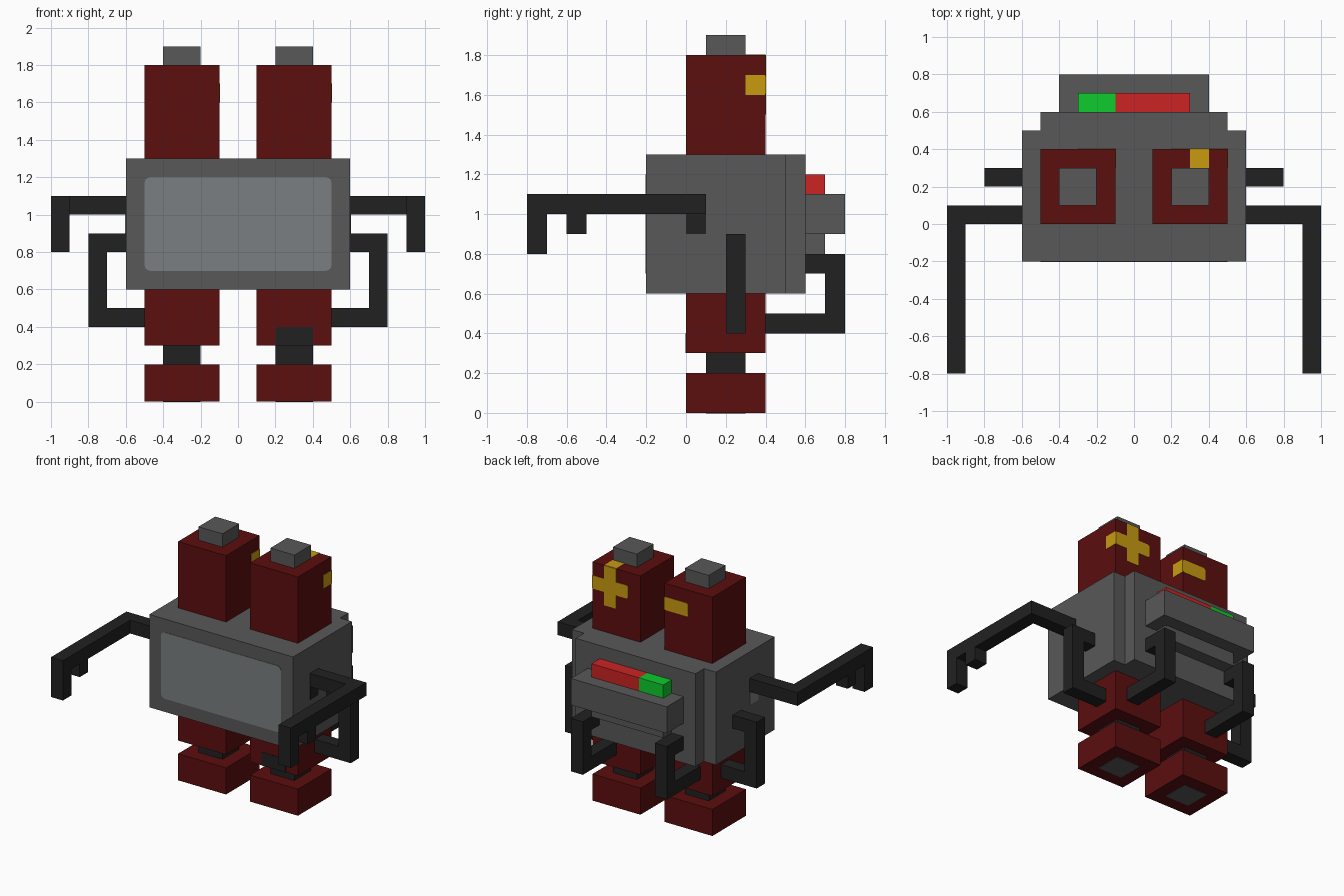
import bpy, bmesh

if "Cube" in bpy.data.objects:
    bpy.data.objects.remove(bpy.data.objects["Cube"])

def material(name, r, g, b):
    m = bpy.data.materials.new(name)
    m.diffuse_color = (r, g, b, 1)
    m.use_nodes = True
    m.node_tree.nodes["Principled BSDF"].inputs["Base Color"].default_value = m.diffuse_color
    return m

GREY = material("steel grey", 0.098, 0.098, 0.098)
PANEL = material("light panel grey", 0.195, 0.212, 0.220)
MAROON = material("dark red", 0.107, 0.0044, 0.0048)
BLACK = material("black", 0.0152, 0.0152, 0.0152)
GOLD = material("gold", 0.578, 0.328, 0.0052)
RED = material("bright red", 0.597, 0.0168, 0.0168)
GREEN = material("bright green", 0.0044, 0.597, 0.026)

def prism(name, mat, axis, outline, lo, hi, side=1, round_by=0):
    """Extrude a flat outline along an axis; side=-1 mirrors it in x."""
    def place(p, h):
        x, y, z = {"x": (h, *p), "y": (p[0], h, p[1]), "z": (*p, h)}[axis]
        return side * x, y, z
    bm = bmesh.new()
    low = [bm.verts.new(place(p, lo)) for p in outline]
    high = [bm.verts.new(place(p, hi)) for p in outline]
    n = len(outline)
    bm.faces.new(low)
    bm.faces.new(high)
    rim = []
    for i in range(n):
        j = (i + 1) % n
        bm.faces.new((low[i], low[j], high[j], high[i]))
        rim.append(bm.edges.get((low[i], high[i])))
    if round_by:
        bmesh.ops.bevel(bm, geom=rim, offset=round_by, segments=3,
                        profile=0.5, affect="EDGES")
    bmesh.ops.recalc_face_normals(bm, faces=bm.faces)
    mesh = bpy.data.meshes.new(name)
    bm.to_mesh(mesh)
    bm.free()
    mesh.materials.append(mat)
    ob = bpy.data.objects.new(name, mesh)
    bpy.context.collection.objects.link(ob)
    return ob

def rect(a0, a1, b0, b1):
    return [(a0, b0), (a1, b0), (a1, b1), (a0, b1)]

def box(name, mat, x, y, z, side=1):
    return prism(name, mat, "z", rect(*x, *y), *z, side)

T = 0.003  # half thickness of painted plates

def plate(name, mat, axis, at, area, side=1, round_by=0):
    return prism(name, mat, axis, rect(*area), at - T, at + T, side, round_by)

# Main body with stepped rear corners, and its front panel
prism("body", GREY, "z",
      [(-.6, -.2), (.6, -.2), (.6, .5), (.5, .5), (.5, .6), (-.5, .6), (-.5, .5), (-.6, .5)],
      0.6, 1.3)
plate("front_panel", PANEL, "y", -0.2, (-.5, .5, .7, 1.2), round_by=0.03)

# Rear control box with gauge bar
box("rear_box", GREY, (-.4, .4), (.6, .8), (.9, 1.1))
box("rear_box_step", GREY, (-.3, .3), (.6, .7), (.8, .9))
box("gauge_green", GREEN, (-.3, -.1), (.6, .7), (1.1, 1.2))
box("gauge_red", RED, (-.1, .3), (.6, .7), (1.1, 1.2))

for s, tag in ((1, "right"), (-1, "left")):
    # Tanks, caps and thruster nozzles
    box(f"tank_{tag}", MAROON, (.1, .5), (0, .4), (.3, 1.8), s)
    box(f"tank_cap_{tag}", GREY, (.2, .4), (.1, .3), (1.8, 1.9), s)
    box(f"nozzle_neck_{tag}", BLACK, (.2, .4), (.1, .3), (.2, .3), s)
    box(f"nozzle_{tag}", MAROON, (.1, .5), (0, .4), (0, .2), s)
    plate(f"nozzle_opening_{tag}", GREY, "z", 0, (.2, .4, .1, .3), s)
    # Side pipe from body down to tank
    prism(f"side_pipe_{tag}", BLACK, "y",
          [(.6, .9), (.8, .9), (.8, .4), (.5, .4), (.5, .5), (.7, .5), (.7, .8), (.6, .8)],
          0.2, 0.3, s)
    # Rear pipe from body down to tank
    prism(f"rear_pipe_{tag}", BLACK, "x",
          [(.6, .8), (.8, .8), (.8, .4), (.4, .4), (.4, .5), (.7, .5), (.7, .7), (.6, .7)],
          0.3, 0.4, s)
    # Control arm: bracket, then forward bar with trigger and grip
    box(f"arm_bracket_{tag}", BLACK, (.6, .9), (0, .1), (1.0, 1.1), s)
    prism(f"arm_{tag}", BLACK, "x",
          [(.1, 1.1), (-.8, 1.1), (-.8, .8), (-.7, .8), (-.7, 1.0), (-.6, 1.0),
           (-.6, .9), (-.5, .9), (-.5, 1.0), (.1, 1.0)],
          0.9, 1.0, s)

# Small painted patches
plate("arm_socket_right", BLACK, "x", 0.6, (0, .1, .9, 1.0))
plate("arm_socket_left", PANEL, "x", 0.6, (0, .1, .9, 1.0), -1)
plate("tank_front_patch", BLACK, "y", 0, (.2, .4, .3, .4))

# Gold cross wrapping the right tank, and gold band on the left tank
plate("cross_bar", GOLD, "y", 0.4, (.2, .5, 1.6, 1.7), round_by=0.015)
plate("cross_upright", GOLD, "y", 0.4005, (.3, .4, 1.5, 1.8))
plate("cross_side", GOLD, "x", 0.5, (.3, .4, 1.6, 1.7))
plate("cross_top", GOLD, "z", 1.8, (.3, .4, .3, .4))
plate("band_back", GOLD, "y", 0.4, (.1, .3, 1.6, 1.7), -1, 0.015)
plate("band_side", GOLD, "x", 0.1, (.3, .4, 1.6, 1.7), -1)
